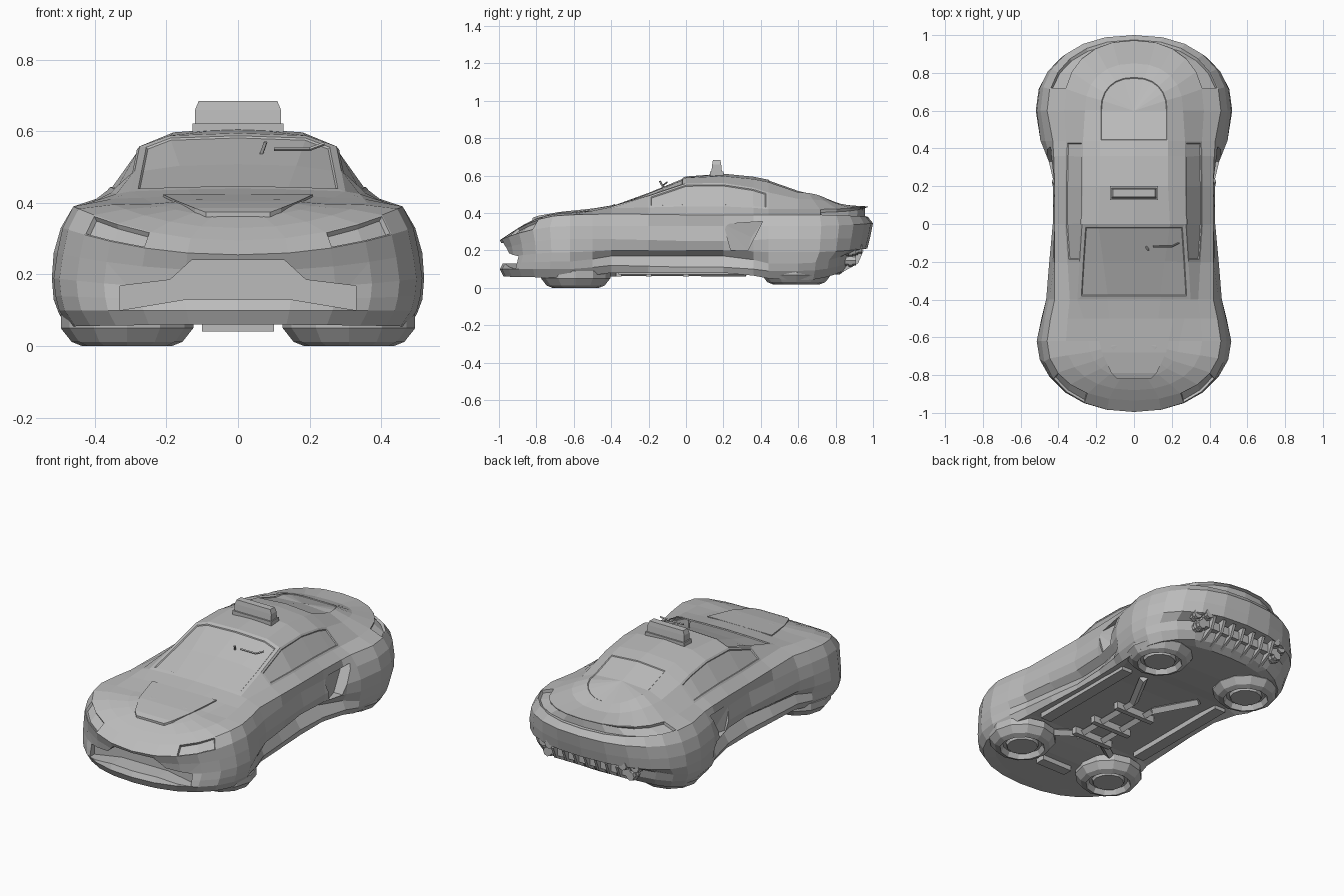
import bpy, bmesh, math
from mathutils import Vector, Matrix

if "Cube" in bpy.data.objects:
    bpy.data.objects.remove(bpy.data.objects["Cube"], do_unlink=True)

grey = bpy.data.materials.new("body_grey")
grey.use_nodes = True
grey.diffuse_color = (0.5, 0.5, 0.5, 1)
grey.node_tree.nodes["Principled BSDF"].inputs["Base Color"].default_value = (0.5, 0.5, 0.5, 1)


def finish(name, bm):
    bmesh.ops.recalc_face_normals(bm, faces=bm.faces[:])
    mesh = bpy.data.meshes.new(name)
    bm.to_mesh(mesh)
    bm.free()
    mesh.materials.append(grey)
    obj = bpy.data.objects.new(name, mesh)
    bpy.context.collection.objects.link(obj)
    return obj


def hull(name, points):
    """Convex solid around a few points."""
    bm = bmesh.new()
    for p in points:
        bm.verts.new(p)
    bmesh.ops.convex_hull(bm, input=bm.verts[:])
    return finish(name, bm)


def prism(name, outline, y0, y1):
    """Front outline (x, z) extruded along y."""
    bm = bmesh.new()
    face = bm.faces.new([bm.verts.new((x, y0, z)) for x, z in outline])
    made = bmesh.ops.extrude_face_region(bm, geom=[face])
    bmesh.ops.translate(bm, vec=(0, y1 - y0, 0),
                        verts=[v for v in made["geom"] if isinstance(v, bmesh.types.BMVert)])
    return finish(name, bm)


def box(name, x, y, z):
    return hull(name, [(a, b, c) for a in x for b in y for c in z])


def strut(name, a, b, radius, sides=4):
    a, b = Vector(a), Vector(b)
    bm = bmesh.new()
    turn = (b - a).to_track_quat("Z", "Y").to_matrix().to_4x4()
    bmesh.ops.create_cone(bm, cap_ends=True, segments=sides, radius1=radius, radius2=radius,
                          depth=(b - a).length, matrix=Matrix.Translation((a + b) / 2) @ turn)
    return finish(name, bm)


def lathe(name, profile, centre, sides):
    bm = bmesh.new()
    verts = [bm.verts.new((r, 0, z)) for r, z in profile]
    edges = [bm.edges.new(pair) for pair in zip(verts, verts[1:])]
    bmesh.ops.spin(bm, geom=verts + edges, axis=(0, 0, 1), cent=(0, 0, 0),
                   angle=math.tau, steps=sides, use_merge=True)
    bmesh.ops.remove_doubles(bm, verts=bm.verts[:], dist=0.0005)
    bmesh.ops.translate(bm, vec=centre, verts=bm.verts[:])
    return finish(name, bm)


# Half cross-sections, floor centre to roof centre; nose and tail give reach instead of x
nose = [(0, .07), (.3, .06), (.355, .06), (.375, .1), (.36, .13), (.345, .16), (.355, .21),
        (.375, .255), (.315, .295), (.26, .33), (.2, .362), (.1, .392), (0, .41)]
front_axle = [(0, .07), (.4, .07), (.47, .055), (.5, .1), (.51, .14), (.515, .19), (.505, .26),
              (.49, .33), (.46, .39), (.36, .4), (.24, .4), (.12, .41), (0, .41)]
cowl = [(0, .1), (.37, .1), (.43, .08), (.45, .12), (.43, .17), (.46, .2), (.465, .26),
        (.45, .33), (.42, .395), (.34, .425), (.3, .432), (.14, .438), (0, .44)]
door = [(0, .1), (.34, .1), (.41, .08), (.41, .11), (.37, .17), (.41, .2), (.43, .25),
        (.41, .33), (.42, .39), (.365, .435), (.275, .558), (.19, .588), (0, .595)]
quarter = [(0, .1), (.34, .1), (.41, .08), (.42, .11), (.38, .17), (.42, .2), (.43, .25),
           (.42, .33), (.42, .39), (.365, .435), (.27, .56), (.18, .597), (0, .61)]
fender = [(0, .08), (.4, .08), (.45, .05), (.48, .09), (.485, .13), (.495, .19), (.495, .26),
          (.47, .33), (.43, .39), (.36, .42), (.27, .51), (.18, .565), (0, .578)]
rear_axle = [(0, .07), (.4, .07), (.47, .04), (.5, .09), (.515, .13), (.52, .19), (.515, .26),
             (.495, .33), (.46, .39), (.37, .42), (.26, .475), (.18, .51), (0, .522)]
tail = [(0, .07), (.22, .07), (.26, .1), (.29, .14), (.3, .2), (.37, .21), (.385, .27),
        (.4, .345), (.375, .375), (.372, .435), (.25, .442), (.18, .462), (0, .522)]


def blend(a, b, t):
    return [(p[0] + (q[0] - p[0]) * t, p[1] + (q[1] - p[1]) * t) for p, q in zip(a, b)]


def swing(side, end, y, direction, power, steps=6):
    """Stations turning from a side section round to the centreline."""
    out = []
    for k in range(1, steps + 1):
        t = math.pi / 2 * k / steps
        c, s = max(math.cos(t), 0) ** power, math.sin(t) ** power
        c = 0 if k == steps else c
        out.append([(p[0] * c, y + direction * q[0] * s, p[1] + (q[1] - p[1]) * math.sin(t) ** 2)
                    for p, q in zip(side, end)])
    return out


# Body shell
front_y, rear_y = -.62, .6
keys = [(front_y, front_axle), (-.5, blend(front_axle, cowl, .45)), (-.4, cowl),
        (-.2, blend(cowl, door, .47)), (0, door), (.2, quarter), (.36, blend(quarter, fender, .5)),
        (.44, fender), (rear_y, rear_axle)]
stations = swing(front_axle, nose, front_y, -1, .92)[::-1]
first = len(stations)
stations += [[(x, y, z) for x, z in sec] for y, sec in keys]
last = len(stations) - 1
stations += swing(rear_axle, tail, rear_y, 1, .87)

bm = bmesh.new()
cache, panels = {}, {}


def vert(x, y, z):
    key = (round(x, 4), round(y, 4), round(z, 4))
    if key not in cache:
        cache[key] = bm.verts.new(key)
    return cache[key]


def panel_at(s, row, side):
    """Name of the inset panel that a body face belongs to."""
    if row >= 10 and first + 2 <= s < first + 4:
        return "windscreen", 0
    if row == 9 and first + 3 <= s < first + 7:
        return "side_window", side
    if row == 11 and s >= last - 1:
        return "rear_lid", 0
    if row == 7 and 2 <= s < 4:
        return "headlight", side
    if row == 8 and s >= last + 1:
        return "tail_band", 0
    return None


for side in (1, -1):
    for s in range(len(stations) - 1):
        for row in range(len(nose) - 1):
            corners = [stations[s][row], stations[s + 1][row],
                       stations[s + 1][row + 1], stations[s][row + 1]]
            loop = list(dict.fromkeys(vert(side * x, y, z) for x, y, z in corners))
            if len(loop) > 2 and not bm.faces.get(loop):
                face = bm.faces.new(loop)
                panels.setdefault(panel_at(s, row, side), []).append(face)
bmesh.ops.recalc_face_normals(bm, faces=bm.faces[:])
# Flat border, then a short step down, for each panel
insets = {"windscreen": (.02, .005), "side_window": (.012, .005), "rear_lid": (.004, .004),
          "headlight": (.004, .014), "tail_band": (.004, .016)}
for key, faces in panels.items():
    if key:
        border, depth = insets[key[0]]
        bmesh.ops.inset_region(bm, faces=faces, thickness=border, use_even_offset=True)
        bmesh.ops.inset_region(bm, faces=faces, thickness=.004, depth=-depth, use_even_offset=True)
body = finish("body_shell", bm)


def carve(cutter):
    mod = body.modifiers.new("carve", "BOOLEAN")
    mod.object, mod.operation, mod.solver = cutter, "DIFFERENCE", "EXACT"
    bpy.context.view_layer.objects.active = body
    bpy.ops.object.modifier_apply(modifier=mod.name)
    bpy.data.objects.remove(cutter, do_unlink=True)


# Front grille opening
half = [(.15, .13), (.33, .1), (.33, .168), (.19, .185), (.13, .24)]
carve(prism("grille_cutter", half + [(-x, z) for x, z in half[::-1]], -1.1, -.87))

# Side intakes: the door skin dives under a slanted fender lip
intake = [(.2, .34, .425), (.41, .355, .395), (.35, .27, .395), (.33, .2, .395), (.24, .2, .42)]
for m in (1, -1):
    carve(hull("intake_cutter", [(m * x, y, z) for y, z, inner in intake for x in (inner, .6)]))

# Raised bonnet panel
bonnet = [(.21, -.5, .424), (.17, -.68, .405), (.12, -.79, .385), (.09, -.82, .374)]
hull("bonnet_panel", [(m * x, y, z - d) for x, y, z in bonnet for m in (1, -1) for d in (0, .06)])

# Roof sign
box("sign_base", (-.127, .127), (.128, .2), (.595, .622))
hull("sign_box", [(m * x, .164 + n * w, z) for m in (1, -1) for n in (1, -1)
                  for x, w, z in ((.12, .028, .62), (.12, .024, .66), (.11, .02, .684))])

# Wiper
strut("wiper_post", (.065, -.12, .535), (.077, -.14, .57), .006)
strut("wiper_blade", (.1, -.12, .55), (.2, -.12, .55), .005)
strut("wiper_arm", (.2, -.12, .55), (.24, -.1, .565), .005)

# Hover pads in place of wheels
pad = [(0, .09), (.185, .09), (.185, .05), (.155, .012), (.125, 0), (.11, .03),
       (.092, .03), (.085, .012), (0, .012)]
for m, side in ((1, "left"), (-1, "right")):
    lathe("front_pad_" + side, pad, (m * .31, -.59, 0), 12)
    lathe("rear_pad_" + side, pad, (m * .31, .59, .018), 12)

# Underbody frame
for m in (1, -1):
    strut("spine_rail", (m * .07, -.4, .085), (m * .07, .08, .085), .022)
    strut("rear_brace", (m * .07, .08, .085), (m * .2, .32, .085), .024)
    strut("front_brace", (m * .07, -.36, .085), (m * .2, -.45, .085), .024)
    box("side_skirt", (m * .3, m * .37), (-.36, .34), (.07, .12))
for y in (-.36, -.2, 0):
    box("cross_member", (-.13, .13), (y - .015, y + .015), (.06, .11))
box("front_keel", (-.1, .1), (-.72, -.66), (.04, .08))

# Rear diffuser: fins and exhausts
box("diffuser_bar", (-.27, .27), (.86, .91), (.14, .19))
for k in range(7):
    x = (k - 3) * .07
    hull("diffuser_fin", [(x + d, y, z) for d in (-.008, .008)
                          for y, z in ((.83, .08), (.92, .13), (.95, .2), (.86, .22))])
for m in (1, -1):
    for x, y, z in ((.24, .92, .21), (.3, .89, .2), (.27, .89, .145)):
        strut("exhaust_pipe", (m * x, y - .12, z), (m * x, y + .02, z), .027, 8)
        strut("exhaust_ring", (m * x, y - .02, z), (m * x, y, z), .034, 8)
